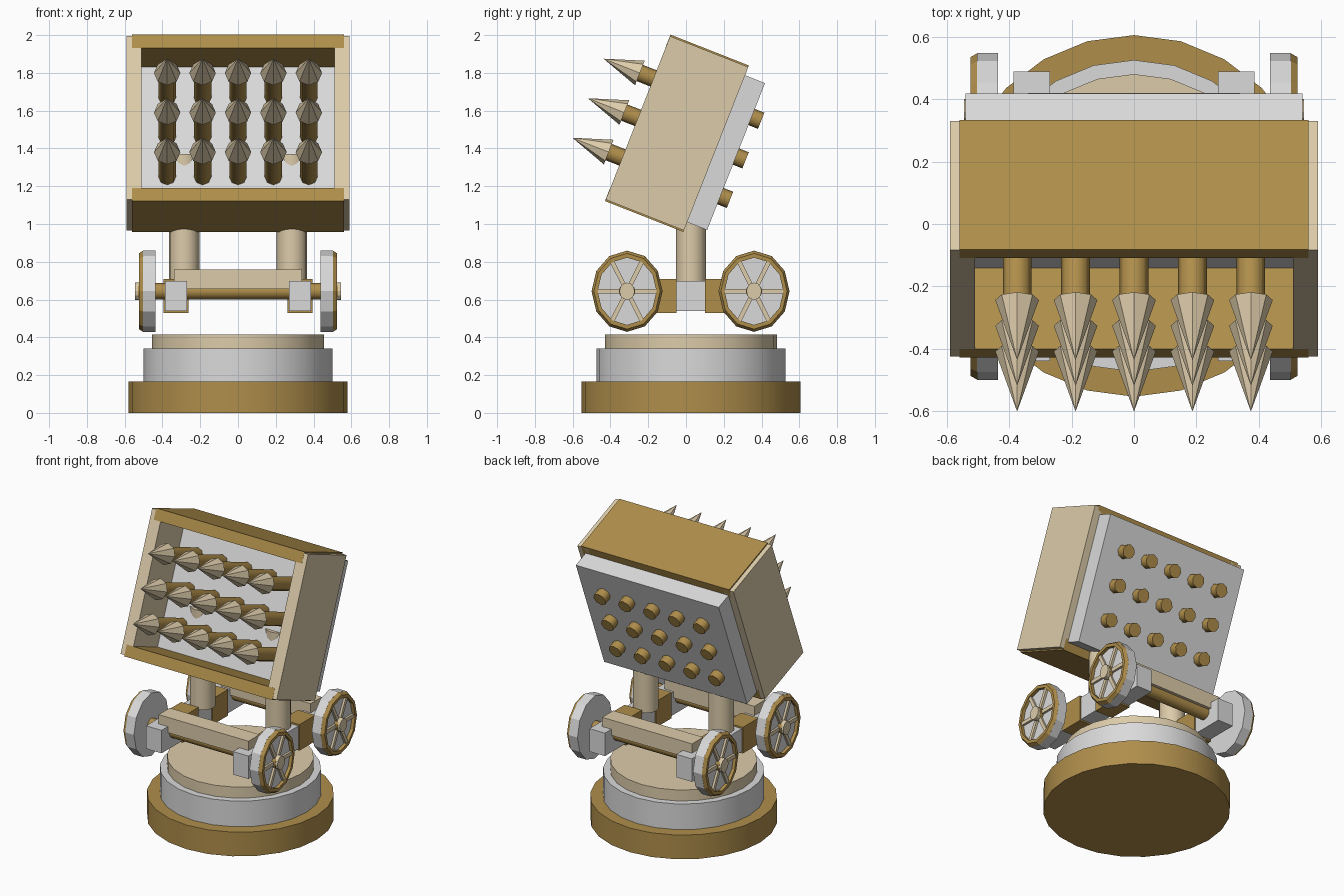
import bpy, bmesh, math
from mathutils import Matrix, Vector

if "Cube" in bpy.data.objects:
    bpy.data.objects.remove(bpy.data.objects["Cube"])


def material(name, rgb):
    m = bpy.data.materials.new(name)
    m.use_nodes = True
    m.diffuse_color = (*rgb, 1)
    m.node_tree.nodes["Principled BSDF"].inputs["Base Color"].default_value = (*rgb, 1)
    return m


gold = material("dark gold", (0.43, 0.27, 0.07))
tan = material("sand", (0.72, 0.60, 0.40))
silver = material("light grey", (0.70, 0.70, 0.70))
I = Matrix.Identity(4)


def finish(name, bm, mat, matrix, smooth=None):
    bm.transform(matrix)
    bmesh.ops.recalc_face_normals(bm, faces=bm.faces)
    me = bpy.data.meshes.new(name)
    bm.to_mesh(me)
    bm.free()
    me.materials.append(mat)
    ob = bpy.data.objects.new(name, me)
    bpy.context.collection.objects.link(ob)
    if smooth:
        bpy.ops.object.select_all(action="DESELECT")
        ob.select_set(True)
        bpy.context.view_layer.objects.active = ob
        bpy.ops.object.shade_smooth_by_angle(angle=math.radians(smooth))
    return ob


def box(name, mat, xs, ys, zs, matrix=I):
    """Box given by its extent on each axis."""
    bm = bmesh.new()
    bmesh.ops.create_cube(bm, size=1)
    ext = (xs, ys, zs)
    mid = Matrix.Translation([(a + b) / 2 for a, b in ext])
    size = Matrix.Diagonal([b - a for a, b in ext] + [1])
    return finish(name, bm, mat, matrix @ mid @ size)


def rod(name, mat, start, end, r1, r2, sides, matrix=I, smooth=None):
    """Cylinder or cone between two points."""
    start, end = Vector(start), Vector(end)
    axis = end - start
    bm = bmesh.new()
    bmesh.ops.create_cone(bm, cap_ends=True, segments=sides, radius1=r1,
                          radius2=r2, depth=axis.length)
    turn = axis.to_track_quat("Z", "Y").to_matrix().to_4x4()
    return finish(name, bm, mat, matrix @ Matrix.Translation((start + end) / 2) @ turn, smooth)


def ring(name, mat, profile, sides, matrix):
    """Closed profile of (radius, x) points turned around the x axis."""
    bm = bmesh.new()
    loops = []
    for i in range(sides):
        a = math.tau * i / sides
        loops.append([bm.verts.new((x, r * math.cos(a), r * math.sin(a))) for r, x in profile])
    n = len(profile)
    for i in range(sides):
        p, q = loops[i], loops[(i + 1) % sides]
        for j in range(n):
            k = (j + 1) % n
            bm.faces.new((p[j], p[k], q[k], q[j]))
    return finish(name, bm, mat, matrix)


# Stepped round base
MID = 0.026
for name, mat, r, z0, z1 in (("base_disc", gold, 0.58, 0, 0.165),
                             ("middle_disc", silver, 0.5, 0.165, 0.34),
                             ("upper_disc", tan, 0.455, 0.34, 0.415)):
    rod(name, mat, (0, MID, z0), (0, MID, z1), r, r, 24, smooth=30)

# Chassis beams, sleeves and support columns
for s, side in ((1, "left"), (-1, "right")):
    mirror = Matrix.Diagonal((s, 1, 1, 1))
    box(side + "_beam", silver, (0.27, 0.387), (-0.44, 0.49), (0.54, 0.697), mirror)
    for end, ys in (("front", (-0.22, -0.05)), ("rear", (0.10, 0.27))):
        box(f"{side}_{end}_sleeve", gold, (0.263, 0.395), ys, (0.53, 0.708), mirror)
    rod(side + "_column", tan, (0.285, MID, 0.69), (0.285, MID, 1.37), 0.08, 0.08, 16, mirror, 30)

# Axles with their cross boxes, and spoked wheels
WHEEL_Z = 0.644
for end, y in (("front", -0.312), ("rear", 0.36)):
    rod(end + "_axle", gold, (-0.53, y, WHEEL_Z), (0.53, y, WHEEL_Z), 0.043, 0.043, 12, smooth=40)
    box(end + "_cross_box", tan, (-0.34, 0.34), (y - 0.06, y + 0.06), (0.655, 0.76))
    for s, side in ((1, "left"), (-1, "right")):
        tag = f"{end}_{side}_"
        place = (Matrix.Translation((0, y, WHEEL_Z))
                 @ Matrix.Diagonal((s, 0.875, 1, 1)))
        rod(tag + "wheel", silver, (0.437, 0, 0), (0.503, 0, 0), 0.215, 0.215, 12, place)
        ring(tag + "rim", gold, ((0.215, 0.502), (0.2, 0.525), (0.178, 0.525), (0.178, 0.5)),
             12, place)
        for i in range(6):
            spin = place @ Matrix.Rotation(math.tau * i / 6 + math.pi / 2, 4, "X")
            box(f"{tag}spoke_{i}", tan, (0.5, 0.518), (-0.013, 0.013), (0.03, 0.185), spin)
        rod(tag + "hub", tan, (0.5, 0, 0), (0.545, 0, 0), 0.046, 0.046, 12, place)

# Tilted launcher box, open at the front
tilt = Matrix.Translation((0, -0.0475, 1.48)) @ Matrix.Rotation(math.radians(-21.5), 4, "X")
FRONT, BACK, HIGH = -0.2225, 0.2225, 0.4735
for s, name in ((1, "top"), (-1, "bottom")):
    box(name + "_plate", gold, (-0.56, 0.56), (FRONT - 0.001, BACK),
        (HIGH - 0.075, HIGH), tilt @ Matrix.Diagonal((1, 1, s, 1)))
for s, name in ((1, "left"), (-1, "right")):
    box(name + "_plate", tan, (0.51, 0.59), (FRONT, BACK), (-0.465, 0.465),
        tilt @ Matrix.Diagonal((s, 1, 1, 1)))
box("back_panel", silver, (-0.54, 0.54), (0.057, 0.336), (-0.418, 0.418), tilt)

# Rockets in three rows of five
for row in range(3):
    for col in range(5):
        x, z = (col - 2) * 0.1875, (row - 1) * 0.225
        rod(f"rocket_body_{row}_{col}", gold, (x, -0.3, z), (x, 0.39, z),
            0.046, 0.046, 8, tilt, 50)
        rod(f"rocket_tip_{row}_{col}", tan, (x, -0.3, z), (x, -0.507, z), 0.07, 0, 8, tilt)
